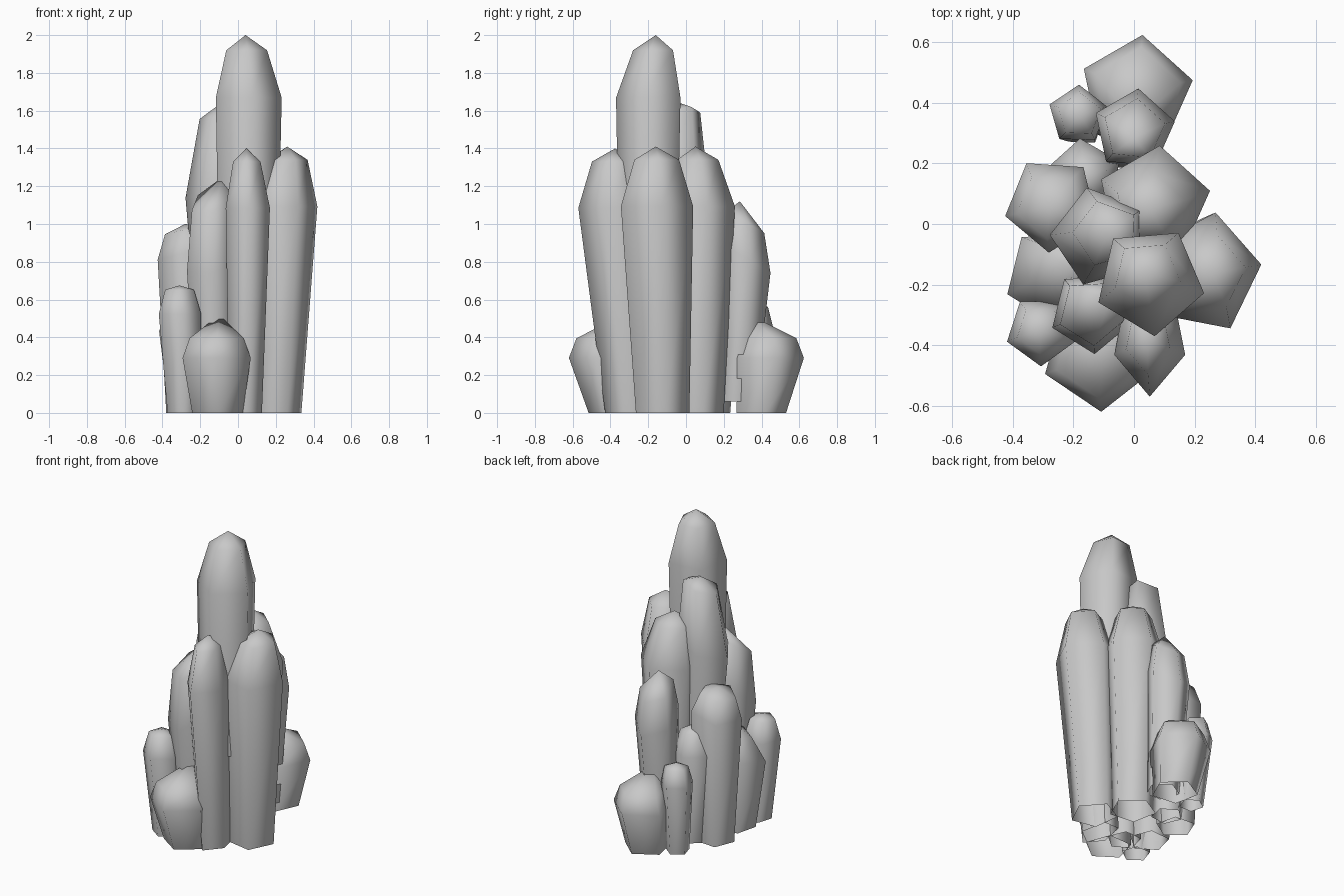
import bpy, bmesh, math
from mathutils import Vector

if "Cube" in bpy.data.objects:
    bpy.data.objects.remove(bpy.data.objects["Cube"])

stone = bpy.data.materials.new("crystal grey")
stone.diffuse_color = (0.58, 0.58, 0.58, 1)
stone.use_nodes = True
stone.node_tree.nodes["Principled BSDF"].inputs["Base Color"].default_value = stone.diffuse_color


def crystal(name, base, wide, tip, r, rot, fw=0.775, fs=0.95, rb=0.74, rs=0.62,
            tilt=0.0, centred=False):
    """Open-bottomed five-sided shard: narrow base, wide belt, inset shoulder, low point.
    base/tip are xyz, wide is the xy centre of the belt, r is (x, y) radius;
    tilt lowers the outer side; centred keeps the shoulder above the belt."""
    bm = bmesh.new()
    z0, h = base[2], tip[2] - base[2]
    rx, ry = r if isinstance(r, tuple) else (r, r)
    out = Vector(wide).normalized()
    k = 0 if centred else (fs - fw) / (1 - fw)
    shoulder = Vector(wide).lerp(Vector(tip[:2]), k)
    levels = [(base, z0, rb, 0), (wide, z0 + h * fw, 1, tilt),
              (shoulder, z0 + h * fs, rs, tilt)]
    rings = []
    for c, z, s, t in levels:
        ring = []
        for i in range(5):
            a = math.radians(rot + 72 * i)
            o = Vector((math.cos(a) * rx, math.sin(a) * ry)) * s
            ring.append(bm.verts.new((c[0] + o.x, c[1] + o.y, z - t * o.dot(out))))
        rings.append(ring)
    apex = bm.verts.new(tip)
    for i in range(5):
        j = (i + 1) % 5
        for lo, hi in zip(rings, rings[1:]):
            bm.faces.new((lo[i], lo[j], hi[j], hi[i]))
        bm.faces.new((rings[2][i], rings[2][j], apex))
    for f in bm.faces:
        f.smooth = True
    me = bpy.data.meshes.new(name)
    bm.to_mesh(me)
    bm.free()
    me.materials.append(stone)
    bpy.context.collection.objects.link(bpy.data.objects.new(name, me))


# tall central shards
crystal("main_spire", (0.05, -0.19, 0.59), (0.052, -0.187), (0.04, -0.16, 2.0), 0.184, -13,
        fw=0.765, fs=0.943, rb=0.88)
crystal("rear_spire", (-0.08, -0.03, 0.3), (-0.11, -0.042), (-0.09, -0.03, 1.64), 0.168, 34,
        fw=0.66, fs=0.96, rs=0.66, tilt=0.3)

# ring of medium shards
crystal("right_shard", (0.2, -0.13, 0), (0.237, -0.162), (0.26, -0.16, 1.41), (0.185, 0.203), 8)
crystal("front_shard", (0.04, -0.28, 0), (0.052, -0.37), (0.045, -0.375, 1.4), (0.123, 0.2), -90)
crystal("back_right_shard", (0.06, 0.06, 0), (0.065, 0.07), (0.05, 0.05, 1.41), 0.19, 12)
crystal("front_left_shard", (-0.13, -0.25, 0), (-0.14, -0.29), (-0.08, -0.25, 1.25), 0.14, -86,
        fw=0.65, fs=0.9, rs=0.8, tilt=0.6, centred=True)
crystal("back_shard", (0.0, 0.265, 0.06), (0.0, 0.31), (0.0, 0.285, 1.12), 0.138, 12,
        fw=0.72, fs=0.9, rs=0.76, tilt=0.6, centred=True)
crystal("left_shard", (-0.265, 0.07, 0), (-0.27, 0.065), (-0.28, 0.06, 1.0), 0.16, -22,
        fw=0.84, fs=0.965, rs=0.7, tilt=0.2)

# short outer shards
crystal("back_stub", (0.01, 0.39, 0), (0.008, 0.435), (0.0, 0.335, 0.52), 0.19, 12,
        fw=0.56, fs=0.76, rs=0.79, centred=True)
crystal("front_stub", (-0.11, -0.375, 0), (-0.115, -0.43), (-0.1, -0.335, 0.52), 0.19, -88,
        fw=0.56, fs=0.76, rs=0.79, centred=True)
crystal("front_left_stub", (-0.29, -0.33, 0), (-0.307, -0.352), (-0.31, -0.35, 0.675), 0.118, -90,
        fs=0.965, rs=0.68)
crystal("left_stub", (-0.25, -0.16, 0), (-0.265, -0.17), (-0.23, -0.14, 0.69), 0.165, -14,
        fw=0.7, fs=0.9, rs=0.68, tilt=0.3)
crystal("back_left_small", (-0.17, 0.33, 0), (-0.185, 0.36), (-0.18, 0.36, 0.59), 0.1, 16, rs=0.74)
crystal("back_left_inner", (-0.14, 0.14, 0), (-0.165, 0.155), (-0.16, 0.15, 0.76), 0.128, 24)
